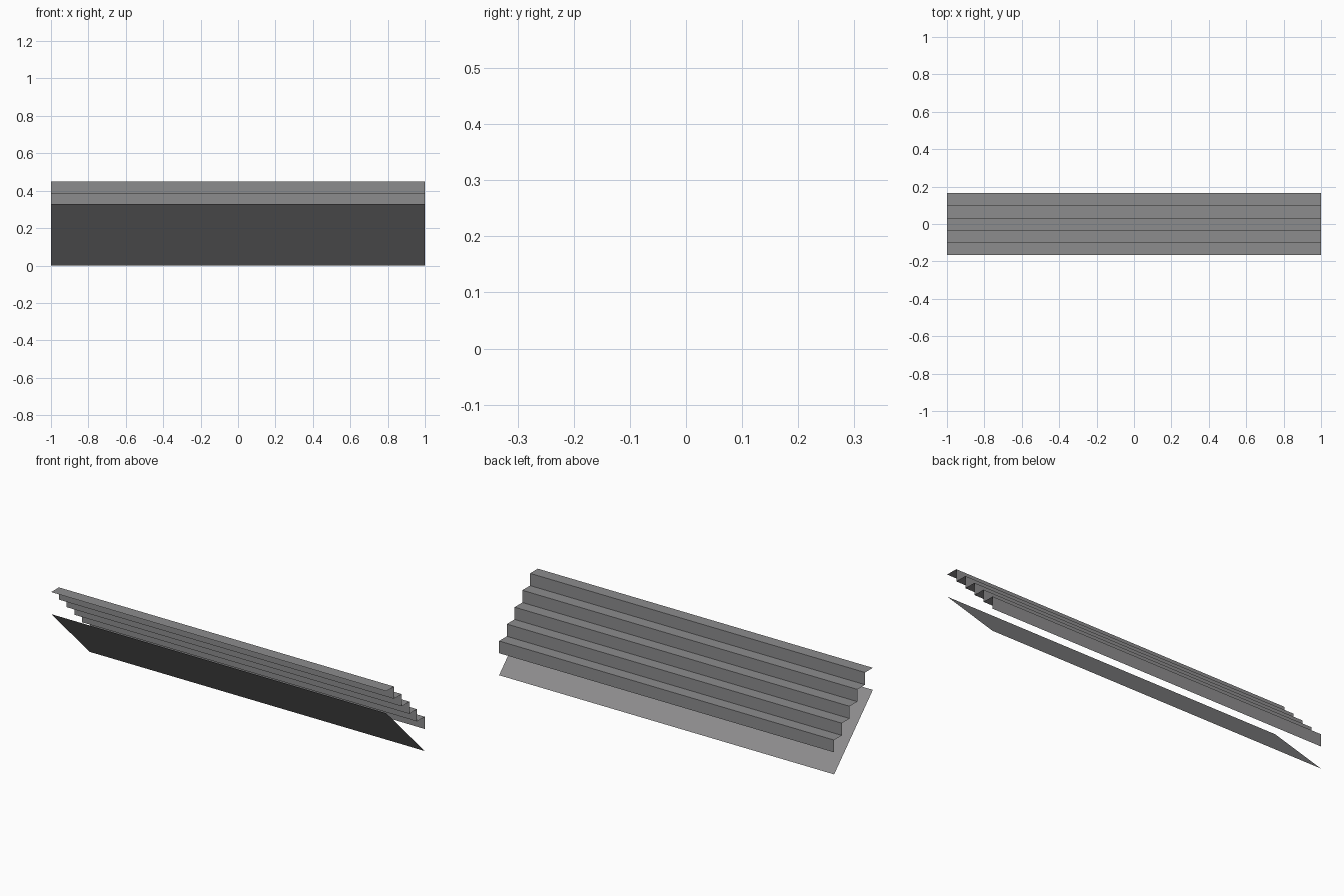
import bpy

if "Cube" in bpy.data.objects:
    bpy.data.objects.remove(bpy.data.objects["Cube"])

STEPS = 5
HALF_W = 1.0        # half width along x
DEPTH = 0.33        # total run along y
RISE = 0.33         # total rise of the flight
GAP = 0.119         # vertical gap between soffit and step profile

grey = bpy.data.materials.new("concrete grey")
grey.diffuse_color = (0.265, 0.262, 0.268, 1)
grey.use_nodes = True
grey.node_tree.nodes["Principled BSDF"].inputs["Base Color"].default_value = grey.diffuse_color


def ribbon(name, profile):
    """Sweep an open (y, z) profile across the full width as a thin sheet."""
    verts = [(x, y, z) for y, z in profile for x in (-HALF_W, HALF_W)]
    faces = [(2 * i, 2 * i + 2, 2 * i + 3, 2 * i + 1)[::-1]
             for i in range(len(profile) - 1)]
    mesh = bpy.data.meshes.new(name)
    mesh.from_pydata(verts, [], faces)
    mesh.materials.append(grey)
    obj = bpy.data.objects.new(name, mesh)
    bpy.context.collection.objects.link(obj)
    return obj


# Treads and risers, climbing from the back towards the front
run, rise = DEPTH / STEPS, RISE / STEPS
y, z = DEPTH / 2, GAP
profile = [(y, z)]
for _ in range(STEPS):
    z += rise
    profile.append((y, z))
    y -= run
    profile.append((y, z))
ribbon("stair_steps", profile)

# Sloped underside, facing down and forward
ribbon("stair_soffit", [(-DEPTH / 2, RISE), (DEPTH / 2, 0)])
